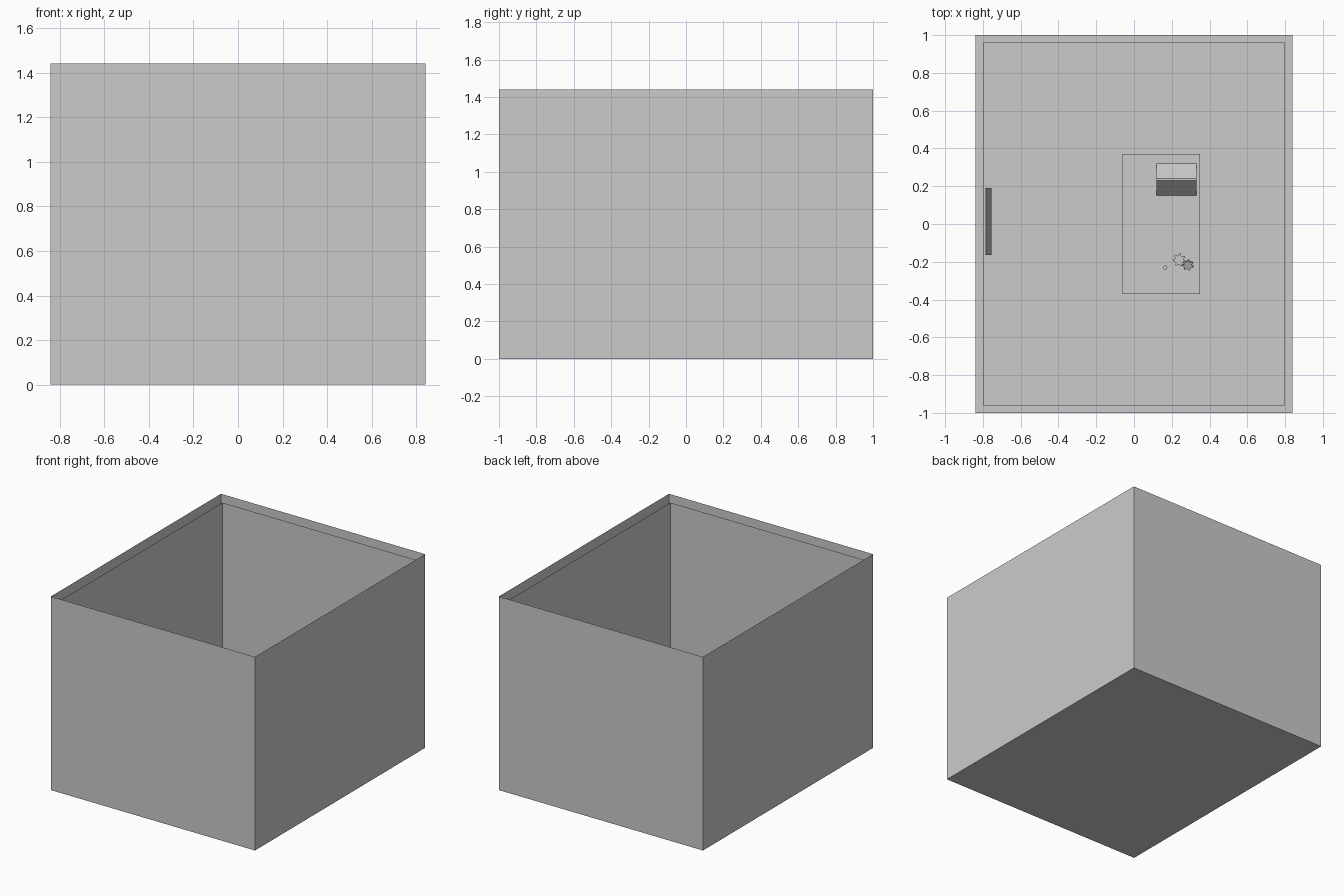
import bpy, bmesh, math
from mathutils import Matrix, Vector

if "Cube" in bpy.data.objects:
    bpy.data.objects.remove(bpy.data.objects["Cube"])


def finish(name, bm):
    me = bpy.data.meshes.new(name)
    bm.to_mesh(me)
    bm.free()
    ob = bpy.data.objects.new(name, me)
    bpy.context.collection.objects.link(ob)
    return ob


def box(name, x0, x1, y0, y1, z0, z1, open_top=False, inward=False):
    bm = bmesh.new()
    bmesh.ops.create_cube(bm, size=1)
    for v in bm.verts:
        v.co = Vector((x1 if v.co.x > 0 else x0, y1 if v.co.y > 0 else y0,
                       z1 if v.co.z > 0 else z0))
    bm.normal_update()
    if open_top:
        top = [f for f in bm.faces if f.normal.z > 0.9]
        bmesh.ops.delete(bm, geom=top, context='FACES')
    if inward:
        bmesh.ops.reverse_faces(bm, faces=bm.faces[:])
    return finish(name, bm)


def prism(name, profile, offset):
    # closed outline swept along an offset vector
    bm = bmesh.new()
    f = bm.faces.new([bm.verts.new(p) for p in profile])
    ext = bmesh.ops.extrude_face_region(bm, geom=[f], use_keep_orig=True)
    bmesh.ops.translate(bm, vec=offset,
                        verts=[g for g in ext['geom'] if isinstance(g, bmesh.types.BMVert)])
    bmesh.ops.recalc_face_normals(bm, faces=bm.faces[:])
    return finish(name, bm)


def gear(name, loc, r, teeth, tilt=0.0):
    pts = []
    for i in range(teeth):
        for k, s in ((0, 0.68), (0.3, 0.68), (0.45, 1), (0.75, 1)):
            a = (i + k) * math.tau / teeth
            pts.append((r * s * math.cos(a), r * s * math.sin(a), 0))
    ob = prism(name, pts, (0, 0, 0.012))
    ob.matrix_world = Matrix.Translation(loc) @ Matrix.Rotation(tilt, 4, 'X')
    return ob


def disc(name, loc, r, h, sides=12):
    bm = bmesh.new()
    bmesh.ops.create_cone(bm, cap_ends=True, segments=sides, radius1=r, radius2=r,
                          depth=h, matrix=Matrix.Translation(loc))
    return finish(name, bm)


# Room: outer shell and a smaller inner shell, both open at the top
box("outer_walls", -0.84, 0.84, -1, 1, 0, 1.44, open_top=True)
box("inner_walls", -0.80, 0.80, -0.96, 0.96, 0.04, 1.40, open_top=True, inward=True)

# Desk
T = 0.46
box("desk_top", -0.06, 0.35, -0.37, 0.37, T - 0.025, T)
for x in (-0.06, 0.32):
    for y in (-0.37, 0.34):
        box("desk_leg", x, x + 0.03, y, y + 0.03, 0.04, T - 0.025)

# Tent-shaped stand on the desk
prism("desk_stand", [(0.12, 0.15, T), (0.12, 0.32, T), (0.12, 0.24, T + 0.09),
                     (0.12, 0.23, T + 0.09)], (0.21, 0, 0))

# Small toothed parts and a pin
gear("gear_large", (0.24, -0.19, T), 0.035, 7)
disc("gear_hub", (0.24, -0.19, T + 0.008), 0.014, 0.016)
gear("gear_small", (0.285, -0.215, T + 0.022), 0.03, 7, tilt=0.4)
disc("pin", (0.165, -0.23, T + 0.006), 0.012, 0.012, 8)

# Leaning panel on the left wall
prism("wall_panel", [(-0.79, -0.165, 0.75), (-0.78, -0.165, 0.75),
                     (-0.755, -0.165, 0.55), (-0.79, -0.165, 0.55)], (0, 0.355, 0))
